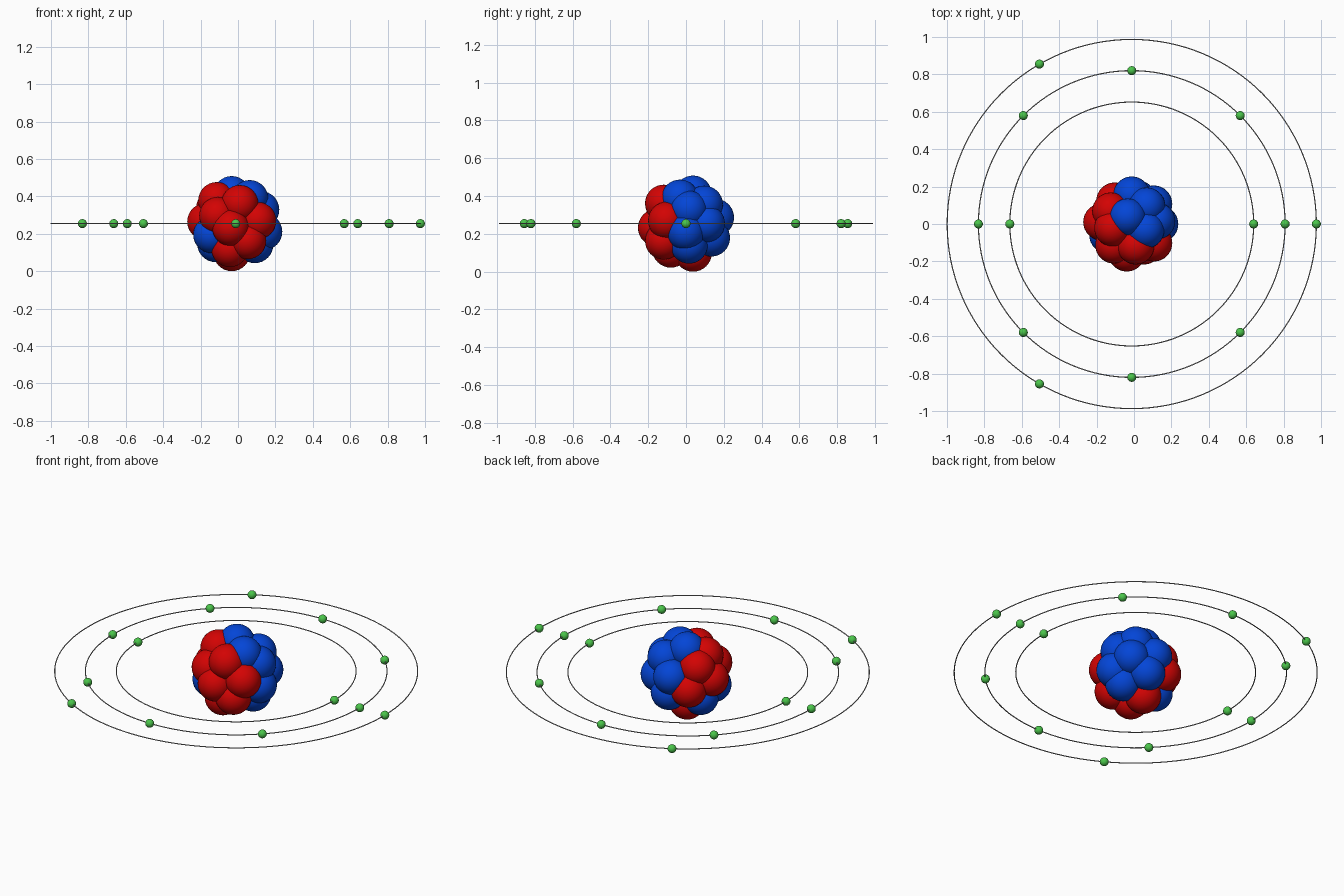
import bpy, math
from mathutils import Vector

if "Cube" in bpy.data.objects:
    bpy.data.objects.remove(bpy.data.objects["Cube"], do_unlink=True)


def make_material(name, rgb):
    mat = bpy.data.materials.new(name)
    mat.use_nodes = True
    colour = (*rgb, 1.0)
    mat.diffuse_color = colour
    mat.node_tree.nodes["Principled BSDF"].inputs["Base Color"].default_value = colour
    return mat


RED = make_material("proton red", (0.65, 0.001, 0.001))
BLUE = make_material("neutron blue", (0.001, 0.06, 0.68))
GREEN = make_material("electron green", (0.07, 0.56, 0.07))
GREY = make_material("orbit grey", (0.4, 0.4, 0.4))

CENTRE = Vector((-0.012, 0, 0.254))


def finish(name, mat):
    obj = bpy.context.object
    obj.name = name
    obj.data.materials.append(mat)
    bpy.ops.object.shade_smooth()
    return obj


def ball(name, offset, radius, mat):
    bpy.ops.mesh.primitive_uv_sphere_add(segments=32, ring_count=16, radius=radius,
                                         location=CENTRE + Vector(offset))
    return finish(name, mat)


# Nucleus: packed balls, as offsets from the centre in small steps
STEP = 0.00535
BALL_RADIUS = 0.099
protons = [
    (-19, -4, 23), (4, -22, 20), (-30, 2, 2), (-5, -29, -4), (22, -19, 3),
    (12, -22, -17), (-6, -15, -25), (-4, 7, -29), (-21, 13, 16), (-17, 23, -6),
    (-18, -21, 8), (0, -8, 6), (-5, 4, -8),
]
neutrons = [
    (-4, 7, 29), (14, -6, 25), (15, 18, 19), (25, 3, 14), (0, 29, 6),
    (22, 20, 0), (6, 25, -14), (19, 3, -21), (28, 0, -8), (-24, -11, -11),
    (-20, 6, -20), (9, 4, 0), (0, 9, 4), (4, 5, -9),
]
for label, places, mat in (("proton", protons, RED), ("neutron", neutrons, BLUE)):
    for i, place in enumerate(places, 1):
        ball(f"{label}_{i}", Vector(place) * STEP, BALL_RADIUS, mat)

# Orbits with evenly spaced electrons
for shell, (radius, count) in enumerate(((0.652, 2), (0.82, 8), (0.987, 3)), 1):
    bpy.ops.mesh.primitive_torus_add(major_segments=128, minor_segments=8,
                                     major_radius=radius, minor_radius=0.003,
                                     location=CENTRE)
    finish(f"orbit_{shell}", GREY)
    for i in range(count):
        angle = math.tau * i / count
        offset = (radius * math.cos(angle), radius * math.sin(angle), 0)
        ball(f"electron_{shell}_{i + 1}", offset, 0.024, GREEN)
